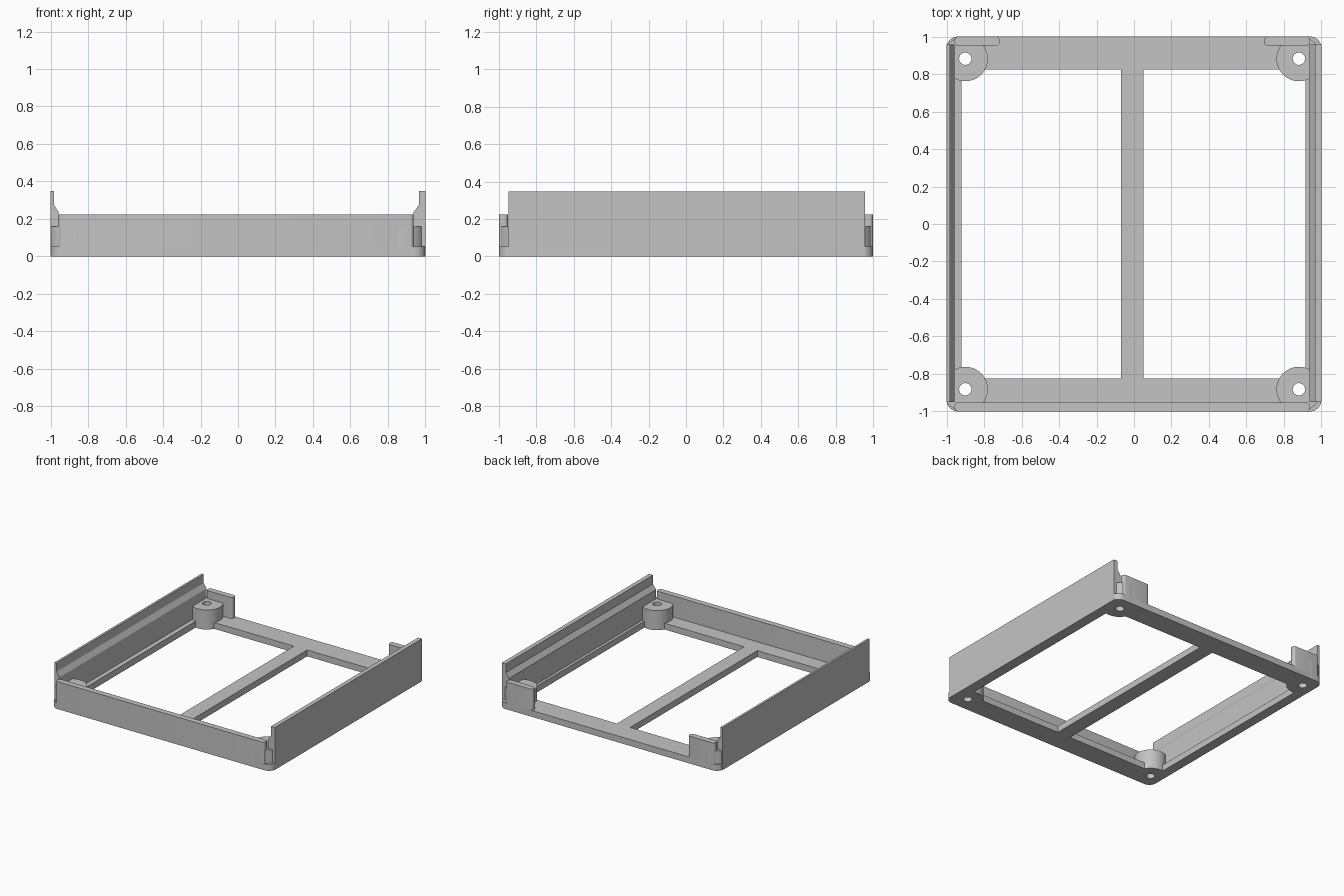
import bpy, bmesh, math
from mathutils import Matrix

cube = bpy.data.objects.get("Cube")
if cube:
    bpy.data.objects.remove(cube, do_unlink=True)

grey = bpy.data.materials.new("plain grey")
grey.use_nodes = True
colour = (0.55, 0.55, 0.55, 1)
grey.diffuse_color = colour
grey.node_tree.nodes["Principled BSDF"].inputs["Base Color"].default_value = colour

BASE_H, BOSS_H, WALL_H, SIDE_H = 0.052, 0.16, 0.225, 0.348
WALL_Y = 0.952


def prism(name, outline, low, high, matrix=None):
    """Extrude a flat outline from low to high along z, then place it."""
    bm = bmesh.new()
    face = bm.faces.new([bm.verts.new((x, y, low)) for x, y in outline])
    top = bmesh.ops.extrude_face_region(bm, geom=[face])["geom"]
    moved = [v for v in top if isinstance(v, bmesh.types.BMVert)]
    bmesh.ops.translate(bm, verts=moved, vec=(0, 0, high - low))
    if matrix:
        bm.transform(matrix)
    bmesh.ops.recalc_face_normals(bm, faces=bm.faces)
    mesh = bpy.data.meshes.new(name)
    bm.to_mesh(mesh)
    bm.free()
    mesh.materials.append(grey)
    obj = bpy.data.objects.new(name, mesh)
    bpy.context.collection.objects.link(obj)
    return obj


def rounded(x0, x1, y0, y1, r, steps=8):
    """Outline of a rectangle with rounded corners."""
    centres = [(x1 - r, y1 - r), (x0 + r, y1 - r), (x0 + r, y0 + r), (x1 - r, y0 + r)]
    return [(cx + r * math.cos(a), cy + r * math.sin(a))
            for q, (cx, cy) in enumerate(centres)
            for a in [(q + i / steps) * math.pi / 2 for i in range(steps + 1)]]


def rect(x0, x1, y0, y1):
    return [(x0, y0), (x1, y0), (x1, y1), (x0, y1)]


def circle(x, y, r, n=48):
    return [(x + r * math.cos(2 * math.pi * i / n), y + r * math.sin(2 * math.pi * i / n))
            for i in range(n)]


def boolean(obj, cutter, operation="DIFFERENCE"):
    """Apply a boolean to the object and throw the cutter away."""
    cutter.hide_render = True
    mod = obj.modifiers.new("cut", "BOOLEAN")
    mod.operation, mod.solver, mod.object = operation, "EXACT", cutter
    graph = bpy.context.evaluated_depsgraph_get()
    mesh = bpy.data.meshes.new_from_object(obj.evaluated_get(graph))
    obj.modifiers.clear()
    obj.data = mesh
    bpy.data.objects.remove(cutter, do_unlink=True)


footprint = rounded(-1, 1, -1, 1, 0.06)
parts = []

# Base frame with two openings either side of the centre bar
frame = prism("base_frame", footprint, 0, BASE_H)
for x0, x1 in ((-0.92, -0.07), (0.05, 0.915)):
    boolean(frame, prism("opening", rect(x0, x1, -0.825, 0.825), -0.1, 0.5))
parts.append(frame)

# Round screw bosses in the corners, trimmed to the footprint and drilled through
for side, x in (("right", -0.9), ("left", 0.88)):
    for end, y in (("front", -0.882), ("back", 0.882)):
        boss = prism(f"{end}_{side}_boss", circle(x, y, 0.12), 0, BOSS_H)
        boolean(boss, prism("trim", footprint, -0.1, 0.5), "INTERSECT")
        for part in (boss, frame):
            boolean(part, prism("hole", circle(x, y, 0.033, 32), -0.1, 0.5))
        parts.append(boss)

# Front wall and the two short back tabs, all with rounded ends
uprights = (("front_wall", -0.957, 0.937, -1, -WALL_Y),
            ("back_right_tab", -0.957, -0.718, WALL_Y, 1),
            ("back_left_tab", 0.695, 0.937, WALL_Y, 1))
for name, x0, x1, y0, y1 in uprights:
    parts.append(prism(name, rounded(x0, x1, y0, y1, 0.018, 5), BASE_H - 0.01, WALL_H))

# Side walls: a stepped profile with a sloped shoulder, swept from front to back
upright = Matrix.Rotation(math.pi / 2, 4, "X")
for name, s, thick, lip in (("right_side_wall", -1, 0.043, 0.018),
                            ("left_side_wall", 1, 0.063, 0.035)):
    profile = [(s, 0.01), (s * (1 - thick), 0.01), (s * (1 - thick), 0.235),
               (s * (1 - lip), 0.275), (s * (1 - lip), SIDE_H), (s, SIDE_H)]
    parts.append(prism(name, profile, -0.958, 0.95, upright))

# Smooth the round surfaces, keep the edges sharp
bpy.ops.object.select_all(action="DESELECT")
for part in parts:
    part.select_set(True)
bpy.context.view_layer.objects.active = frame
bpy.ops.object.shade_smooth_by_angle(angle=math.radians(30))
